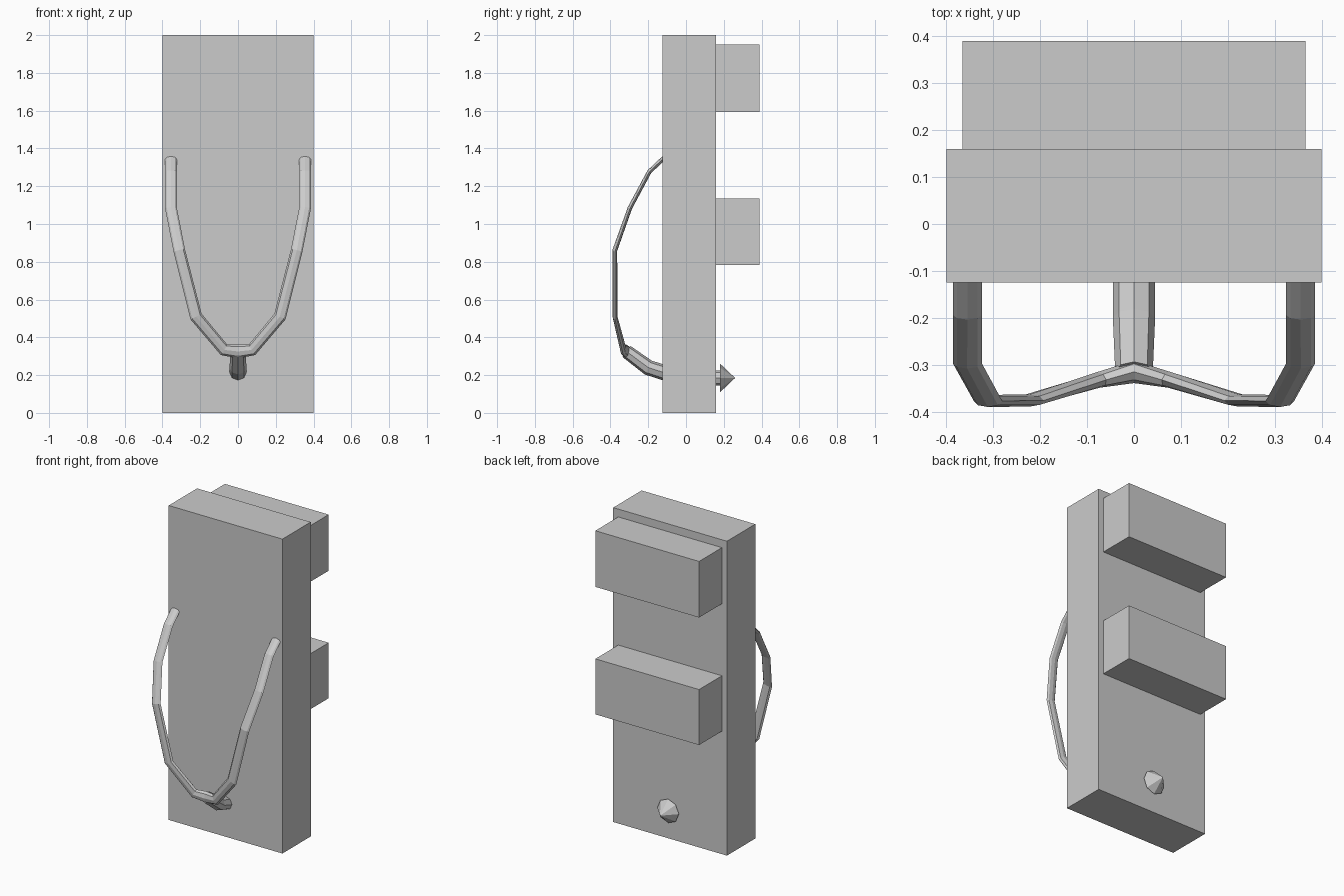
import bpy, bmesh
from math import sin, cos, pi, radians
from mathutils import Vector

if "Cube" in bpy.data.objects:
    bpy.data.objects.remove(bpy.data.objects["Cube"])

def box(name, x, y0, y1, z0, z1):
    bpy.ops.mesh.primitive_cube_add(size=1, location=(0, (y0 + y1) / 2, (z0 + z1) / 2))
    ob = bpy.context.object
    ob.name = name
    ob.scale = (2 * x, y1 - y0, z1 - z0)
    return ob

def sweep(name, path, ref, sides=8):
    """Elliptical tube; path items are (point, half width, half thickness)."""
    bm = bmesh.new()
    pts = [Vector(p[0]) for p in path]
    rings = []
    for i, (_, w, h) in enumerate(path):
        a = (pts[i] - pts[i - 1]).normalized() if i else Vector()
        b = (pts[i + 1] - pts[i]).normalized() if i < len(pts) - 1 else Vector()
        t = (a + b).normalized()
        n = Vector(ref)
        n = (n - t * n.dot(t)).normalized()
        s = t.cross(n)
        rings.append([bm.verts.new(pts[i] + s * w * cos(2 * pi * k / sides)
                                   + n * h * sin(2 * pi * k / sides)) for k in range(sides)])
    for r, q in zip(rings, rings[1:]):
        for k in range(sides):
            j = (k + 1) % sides
            bm.faces.new((r[k], r[j], q[j], q[k]))
    bm.faces.new(rings[0])
    bm.faces.new(rings[-1])
    bmesh.ops.recalc_face_normals(bm, faces=bm.faces)
    me = bpy.data.meshes.new(name)
    bm.to_mesh(me)
    bm.free()
    ob = bpy.data.objects.new(name, me)
    bpy.context.collection.objects.link(ob)
    return ob

# Upright slab and the two blocks on its back
box("slab", 0.4, -0.125, 0.16, 0, 2)
box("upper_block", 0.365, 0.16, 0.39, 1.593, 1.95)
box("lower_block", 0.365, 0.16, 0.39, 0.782, 1.135)

# V-shaped strap, mirrored across the centre
half = [((0.355, -0.09, 1.375), 0.031, 0.012),
        ((0.355, -0.194, 1.277), 0.031, 0.012),
        ((0.355, -0.297, 1.085), 0.031, 0.012),
        ((0.311, -0.377, 0.86), 0.031, 0.013),
        ((0.222, -0.376, 0.51), 0.033, 0.013),
        ((0.075, -0.332, 0.335), 0.033, 0.017)]
centre = [((0, -0.315, 0.325), 0.036, 0.024)]
mirrored = [((-p[0], p[1], p[2]), w, h) for p, w, h in reversed(half)]
sweep("strap", half + centre + mirrored, (0, -1, 0))

# Stem that joins the strap and runs through the slab
sweep("strap_stem", [((0, -0.315, 0.325), 0.04, 0.036),
                     ((0, -0.2, 0.24), 0.045, 0.041),
                     ((0, -0.1, 0.208), 0.045, 0.041),
                     ((0, 0.1, 0.185), 0.04, 0.04),
                     ((0, 0.185, 0.185), 0.04, 0.04)], (0, 0, 1))

# Pointed plug at the back
bpy.ops.mesh.primitive_cone_add(vertices=8, radius1=0.076, radius2=0, depth=0.08,
                                location=(0, 0.22, 0.185), rotation=(radians(-90), 0, 0))
bpy.context.object.name = "plug_tip"
